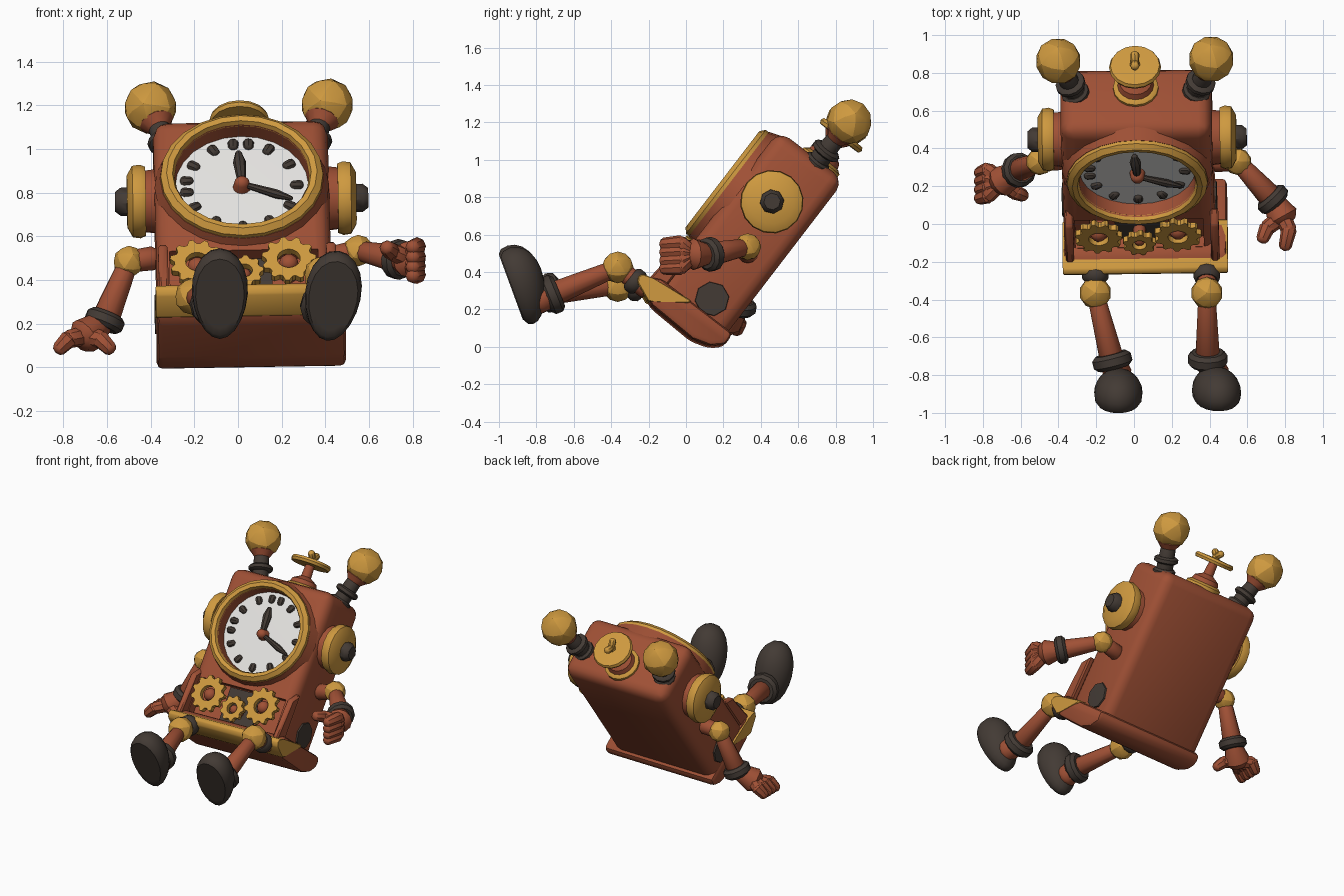
import bpy, bmesh, math
from mathutils import Matrix, Vector

if "Cube" in bpy.data.objects:
    bpy.data.objects.remove(bpy.data.objects["Cube"])

def material(name, rgb):
    m = bpy.data.materials.new(name)
    m.diffuse_color = (*rgb, 1)
    m.use_nodes = True
    m.node_tree.nodes["Principled BSDF"].inputs["Base Color"].default_value = m.diffuse_color
    return m

RED = material("rust red", (0.35, 0.081, 0.036))
GOLD = material("brass gold", (0.62, 0.32, 0.05))
DARK = material("dark rubber", (0.056, 0.043, 0.035))
WHITE = material("dial white", (0.78, 0.77, 0.75))

# The body leans back; its parts are modelled upright and moved by this frame
LEAN = (Matrix.Translation((0.035, 0, 0)) @ Matrix.Rotation(math.radians(-37.5), 4, 'X')
        @ Matrix.Rotation(math.radians(-1.2), 4, 'Y'))
DZ = 0.83   # dial centre; the dial is slightly oval
DIAL = LEAN @ Matrix.Translation((0, -.008, DZ)) @ Matrix.Diagonal((1, 1, .94, 1)) @ Matrix.Translation((0, 0, -DZ))
WORLD = Matrix.Identity(4)

def finish(name, bm, mat, frame, angle=38):
    bmesh.ops.recalc_face_normals(bm, faces=bm.faces)
    me = bpy.data.meshes.new(name)
    bm.to_mesh(me)
    bm.free()
    if angle:
        me.shade_smooth()
        me.set_sharp_from_angle(angle=math.radians(angle))
    me.materials.append(mat)
    ob = bpy.data.objects.new(name, me)
    bpy.context.collection.objects.link(ob)
    ob.matrix_world = frame
    return ob

def lathe(name, p, axis, profile, mat, frame=WORLD, seg=16, closed=False, angle=38):
    """Revolve (radius, height) points about an axis through p."""
    bm = bmesh.new()
    q = Vector(axis).to_track_quat('Z', 'Y')
    rings = []
    for r, h in profile:
        if r == 0:
            rings.append([bm.verts.new(Vector(p) + q @ Vector((0, 0, h)))])
        else:
            rings.append([bm.verts.new(Vector(p) + q @ Vector((r * math.cos(a), r * math.sin(a), h)))
                          for a in (math.tau * i / seg for i in range(seg))])
    pairs = list(zip(rings, rings[1:])) + ([(rings[-1], rings[0])] if closed else [])
    for A, B in pairs:
        for i in range(seg):
            j = (i + 1) % seg
            if len(A) == 1:
                bm.faces.new((A[0], B[i], B[j]))
            elif len(B) == 1:
                bm.faces.new((A[i], A[j], B[0]))
            else:
                bm.faces.new((A[i], A[j], B[j], B[i]))
    return finish(name, bm, mat, frame, angle)

def rod(name, a, b, r0, r1, mat, frame=WORLD, seg=12):
    """Tapered rod with slightly domed ends."""
    d = Vector(b) - Vector(a)
    n = d.length
    return lathe(name, a, d, [(0, -r0 * .7), (r0 * .7, -r0 * .45), (r0, 0), (r1, n),
                              (r1 * .7, n + r1 * .45), (0, n + r1 * .7)], mat, frame, seg)

def ball(name, p, r, mat, frame=WORLD):
    bm = bmesh.new()
    bmesh.ops.create_icosphere(bm, subdivisions=2, radius=r, matrix=Matrix.Translation(p))
    return finish(name, bm, mat, frame, 20)

def cuff(name, p, axis, r, h, mat, frame=WORLD):
    lathe(name, p, axis, [(0, -h), (r * .8, -h), (r, -h * .5), (r, h * .5), (r * .8, h), (0, h)],
          mat, frame, 12)

def prism(name, profile, half, mat, bevel, seg=2, x=0):
    """Side profile (y, z) extruded across x and rounded."""
    bm = bmesh.new()
    L, R = [[bm.verts.new((x + s * half, y, z)) for y, z in profile] for s in (-1, 1)]
    bm.faces.new(L)
    bm.faces.new(R)
    for i in range(len(L)):
        j = (i + 1) % len(L)
        bm.faces.new((L[i], L[j], R[j], R[i]))
    if bevel:
        bmesh.ops.bevel(bm, geom=bm.edges[:], offset=bevel, segments=seg, affect='EDGES', profile=.5)
    return finish(name, bm, mat, LEAN, 38 if bevel else 0)

def gear(name, x, z, r, teeth, y, mat):
    bm = bmesh.new()
    rows = []
    for yy, k in ((y, 1), (y, .42), (y + .035, .42), (y + .035, 1)):
        row = []
        for i in range(teeth * 4):
            a = math.tau * i / (teeth * 4)
            rr = r * (k if k < 1 else (1 if i % 4 < 2 else .83))
            row.append(bm.verts.new((x + rr * math.cos(a), yy, z + rr * math.sin(a))))
        rows.append(row)
    for A, B in zip(rows, rows[1:] + rows[:1]):
        for i in range(len(A)):
            j = (i + 1) % len(A)
            bm.faces.new((A[i], A[j], B[j], B[i]))
    finish(name, bm, mat, LEAN, 0)

# Case with hollows for the dial and gear box
body = prism("clock_case", [(-.31, .12), (.13, .12), (.13, 1.215), (-.31, 1.215)], .4, RED, .07, 3)
cut_dial = lathe("dial_cutter", (0, 0, DZ), (0, -1, 0), [(0, .25), (.31, .25), (.31, .5), (0, .5)],
                 RED, DIAL, 28, angle=0)
cut_box = prism("gear_box_cutter", [(-.5, .2), (-.24, .2), (-.24, .44), (-.5, .44)], .34, RED, 0)
for c in (cut_dial, cut_box):
    c.hide_render = True
    c.display_type = 'WIRE'
    m = body.modifiers.new("hollow", 'BOOLEAN')
    m.object = c
    m.operation = 'DIFFERENCE'
    m.solver = 'EXACT'

# Base slab, brass front band and gear box cheeks
prism("base", [(-.41, .14), (-.39, .11), (-.28, .055), (0, .045), (.1, .075), (.16, .13),
               (.155, .2), (-.33, .2)], .433, RED, .028, 2, .028)
prism("front_band", [(-.434, .135), (-.415, .105), (-.31, .06), (-.28, .08), (-.13, .185), (-.13, .205),
                     (-.36, .175), (-.42, .16)], .437, GOLD, .006, 1, .028)
for s in (-1, 1):
    prism("gear_box_cheek", [(-.38, .16), (-.355, .44), (-.28, .5), (-.28, .16)], .022, RED, .01, 1, .015 + s * .385)

# Dial: collar, rim, liner, face, marks and hands
F = (0, -1, 0)
lathe("dial_collar", (0, 0, DZ), F, [(.40, .27), (.375, .34), (.32, .34)], RED, DIAL, 24)
lathe("dial_rim", (0, 0, DZ), F, [(.345, .31), (.374, .32), (.372, .36), (.345, .383), (.318, .378),
                                  (.308, .35)], GOLD, DIAL, 24, True)
lathe("dial_liner", (0, 0, DZ), F, [(.309, .36), (.305, .262)], RED, DIAL, 24)
lathe("dial_face", (0, 0, DZ), F, [(.308, .255), (.308, .275), (0, .28)], WHITE, DIAL, 24)
for i in range(12):
    a = math.tau * i / 12
    d = Vector((math.sin(a), 0, math.cos(a)))
    p = Vector((0, -.272, DZ)) + d * .252
    for off in ((-.035, .035) if i in (0, 9) else (0,)):   # double strokes at 12 and 9
        c = p + Vector((d.z, 0, -d.x)) * off
        rod("hour_mark", c - d * .016, c + d * .014, .024, .027, DARK, DIAL, 8)
hub = Vector((0, -.305, DZ - .01))
for name, tip, r in (("minute_hand", (.225, 0, -.095), .022), ("hour_hand", (-.012, 0, .19), .03)):
    t = Vector(tip)
    rod(name, hub, hub + t * .7, r * .6, r, DARK, DIAL, 8)
    rod(name + "_tip", hub + t * .7, hub + t, r, r * .5, DARK, DIAL, 8)
rod("hand_pin", hub + Vector((0, .03, 0)), hub + Vector((0, -.015, 0)), .042, .034, RED, DIAL)

# Gear box
prism("gear_box_back", [(-.25, .205), (-.236, .205), (-.236, .435), (-.25, .435)], .13, DARK, 0)
for x, z, r, n in ((-.215, .34, .125, 11), (.205, .35, .125, 11), (0, .285, .088, 9)):
    gear("gear", x, z, r, n, -.36, GOLD)
    rod("gear_axle", (x, -.23, z), (x, -.335, z), r * .4, r * .34, RED, LEAN, 10)

# Wind-up key on top
U = (0, 0, 1)
lathe("key_collar", (0, -.03, 1.195), U, [(0, 0), (.12, 0), (.12, .035), (.1, .05), (0, .05)], GOLD, LEAN)
lathe("key_stem", (0, -.03, 1.235), U, [(.1, 0), (.085, .04), (.035, .07), (.03, .17), (0, .17)], RED, LEAN)
lathe("key_disc", (0, -.03, 1.385), U, [(0, 0), (.13, 0), (.138, .018), (.13, .035), (0, .04)], GOLD, LEAN)
rod("key_post", (0, -.03, 1.41), (0, -.03, 1.44), .03, .025, GOLD, LEAN, 8)
for s in (-1, 1):
    rod("key_wing", (0, -.03, 1.435), (0, -.03 + s * .04, 1.465), .022, .024, GOLD, LEAN, 8)

# Mirrored case fittings: antennae, side discs, side plates
for s in (-1, 1):
    a, b = Vector((s * .31, -.045, 1.17)), Vector((s * .405, -.04, 1.478))
    d = b - a
    rod("antenna_stem", a, a + d * .75, .058, .048, DARK, LEAN)
    cuff("antenna_foot", a + d * .1, d, .075, .025, DARK, LEAN)
    cuff("antenna_ring", a + d * .36, d, .08, .022, DARK, LEAN)
    rod("antenna_neck", a + d * .6, a + d * .72, .05, .08, RED, LEAN)
    ball("antenna_knob", b, .122, GOLD, LEAN)
    e, X = (s * .38, -.108, .885), (s, 0, 0)
    lathe("side_boss", e, X, [(0, 0), (.15, 0), (.14, .08), (0, .08)], RED, LEAN)
    lathe("side_disc", e, X, [(0, .06), (.16, .06), (.17, .085), (.165, .12), (.12, .145), (0, .145)], GOLD, LEAN)
    lathe("side_bolt", e, X, [(0, .13), (.065, .13), (.065, .175), (.045, .2), (0, .2)], DARK, LEAN, 8)
    lathe("side_plate", (s * .39, -.046, .28), X, [(0, 0), (.095, 0), (.09, .02), (0, .022)], DARK, LEAN, 8)

# Arms: shoulder joint, forearm, cuff, palm, then fingers as (middle, tip)
arms = {
    "right": ((.43, .33, .50), (.55, .33, .535), (.735, .13, .495), (.785, .04, .495),
              [((.82, -.03, z), (.80, -.12, z - .005)) for z in (.555, .51, .465, .425)]
              + [((.705, -.02, .53), (.68, -.08, .55))]),
    "left": ((-.39, .34, .50), (-.50, .33, .485), (-.61, .285, .215), (-.70, .225, .145),
             [((-.775, y, .13), (-.82, y - .015, .085)) for y in (.285, .24, .195, .15)]
             + [((-.63, .17, .13), (-.585, .15, .085))])}
for side, (root, joint, wrist, palm, fingers) in arms.items():
    J, W = Vector(joint), Vector(wrist)
    rod(side + "_shoulder", root, joint, .055, .05, RED)
    ball(side + "_shoulder_joint", joint, .072, GOLD)
    rod(side + "_forearm", joint, wrist, .045, .066, RED)
    cuff(side + "_wrist_cuff", wrist, W - J, .092, .036, DARK)
    rod(side + "_palm", wrist, palm, .052, .085, RED)
    for mid, tip in fingers:
        rod(side + "_finger", palm, mid, .045, .042, RED, seg=8)
        rod(side + "_finger_tip", mid, tip, .042, .034, RED, seg=8)

# Legs: hip ring, knee, shin, ankle cuff and boot with the sole facing forward
legs = {"left": (-.205, .325, (-.115, -.725, .29), (-.083, -.942, .32), 0.0),
        "right": (.386, .425, (.39, -.715, .28), (.434, -.932, .31), .13)}
for side, (kx, kz, ankle, foot, tilt) in legs.items():
    hip, knee, A = Vector((kx, -.22, .31)), Vector((kx, -.365, kz)), Vector(ankle)
    cuff(side + "_hip_ring", hip + (knee - hip) * .35, knee - hip, .07, .035, DARK)
    rod(side + "_thigh", hip, knee, .05, .05, RED)
    ball(side + "_knee", knee, .085, GOLD)
    rod(side + "_shin", knee, A, .045, .065, RED)
    cuff(side + "_ankle_cuff", A, A - knee, .105, .04, DARK)
    heel = Vector((foot[0], -.80, .245))
    rod(side + "_ankle", A, heel, .07, .075, RED)
    bm = bmesh.new()
    bmesh.ops.create_uvsphere(bm, u_segments=20, v_segments=12, radius=1)
    for v in bm.verts:
        x, y, z = v.co
        wide = .128 + .014 * y                      # toe wider than heel
        v.co = (x * wide, y * .215, max(z, -.4) * (.125 + .025 * y) + .055)
    toe, up = Vector((tilt, -.30, .95)).normalized(), Vector((0, .95, .30))
    side_dir = toe.cross(up).normalized()
    up = side_dir.cross(toe)
    M = Matrix((side_dir, toe, up)).transposed().to_4x4()
    finish(side + "_boot", bm, DARK, Matrix.Translation(foot) @ M, 45)
